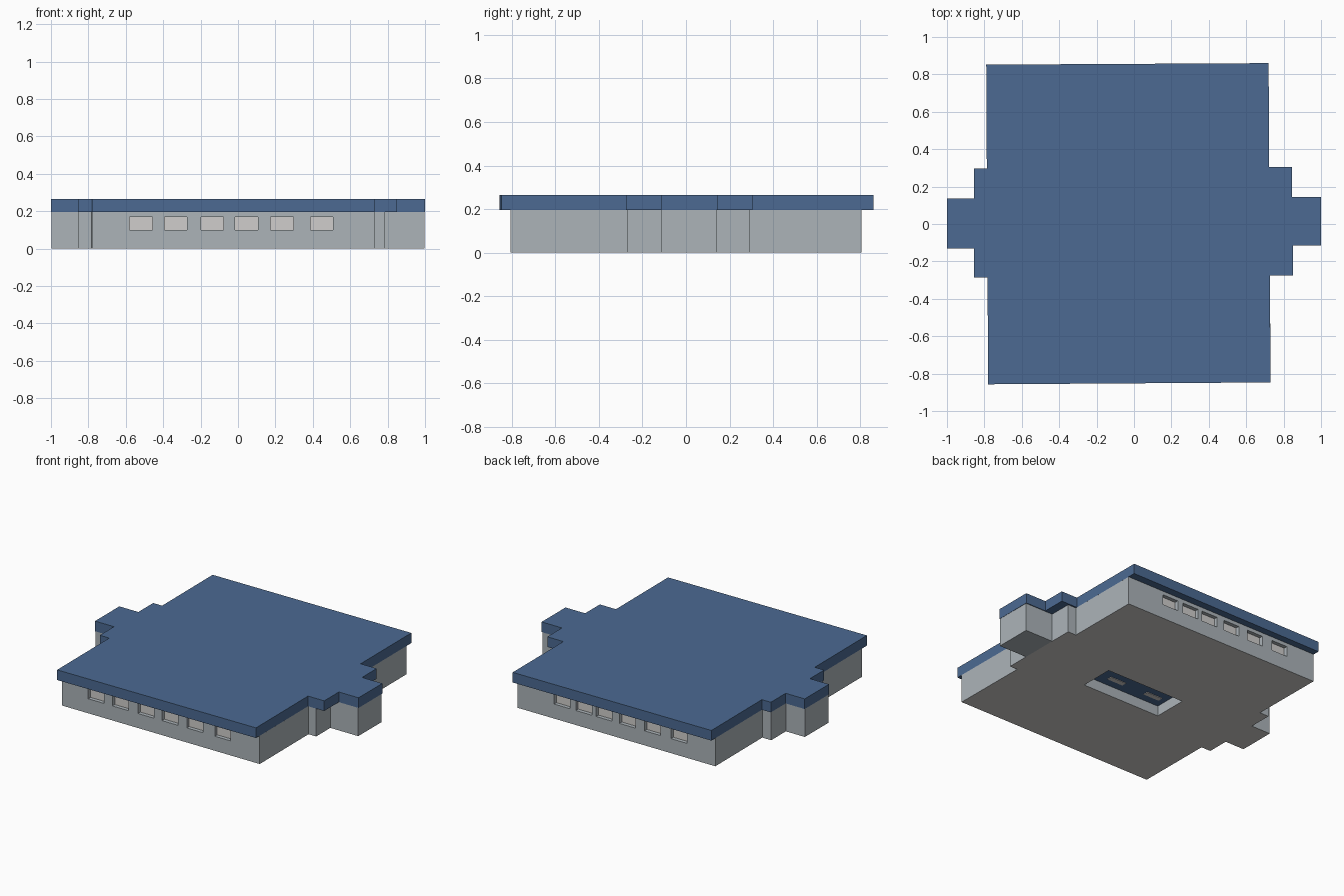
import bpy, bmesh

if "Cube" in bpy.data.objects:
    bpy.data.objects.remove(bpy.data.objects["Cube"])

WALL_TOP, ROOF_TOP = 0.195, 0.265


def material(name, rgb):
    m = bpy.data.materials.new(name)
    m.diffuse_color = (*rgb, 1)
    m.use_nodes = True
    m.node_tree.nodes["Principled BSDF"].inputs["Base Color"].default_value = m.diffuse_color
    return m


ROOF = material("roof_blue", (0.072, 0.144, 0.288))
WALL = material("wall_grey", (0.413, 0.456, 0.485))
PALE = material("pale_grey", (0.631, 0.617, 0.604))


def prism(name, outline, z0, z1, mats):
    """Extrude a flat outline from z0 up to z1."""
    bm = bmesh.new()
    base = bm.faces.new([bm.verts.new((x, y, z0)) for x, y in outline])
    top = bmesh.ops.extrude_face_region(bm, geom=[base])["geom"]
    for v in top:
        if isinstance(v, bmesh.types.BMVert):
            v.co.z = z1
    bmesh.ops.recalc_face_normals(bm, faces=bm.faces)
    me = bpy.data.meshes.new(name)
    bm.to_mesh(me)
    bm.free()
    for m in mats:
        me.materials.append(m)
    ob = bpy.data.objects.new(name, me)
    bpy.context.collection.objects.link(ob)
    return ob


def box(name, x0, x1, y0, y1, z0, z1, mats):
    return prism(name, [(x0, y0), (x1, y0), (x1, y1), (x0, y1)], z0, z1, mats)


def cut(target, cutter):
    mod = target.modifiers.new("cut", 'BOOLEAN')
    mod.operation, mod.solver, mod.object = 'DIFFERENCE', 'EXACT', cutter
    bpy.context.view_layer.objects.active = target
    bpy.ops.object.modifier_apply(modifier=mod.name)
    bpy.data.objects.remove(cutter)


# Roof slab with stepped ends, overhanging front and back
prism("roof", [
    (-0.78, -0.857), (0.73, -0.847), (0.727, -0.275), (0.85, -0.275),
    (0.85, -0.115), (1, -0.115), (1, 0.145), (0.845, 0.145),
    (0.845, 0.305), (0.722, 0.305), (0.72, 0.86), (-0.79, 0.852),
    (-0.787, 0.297), (-0.855, 0.297), (-0.855, 0.135), (-1, 0.135),
    (-1, -0.13), (-0.855, -0.13), (-0.855, -0.285), (-0.783, -0.285),
], WALL_TOP, ROOF_TOP, [ROOF])

# Main walls, including the wing at the left and the recessed lobby at the right
walls = prism("walls", [
    (-0.78, -0.806), (0.73, -0.806), (0.727, -0.27), (0.785, -0.27),
    (0.785, 0.295), (0.722, 0.295), (0.72, 0.806), (-0.788, 0.806),
    (-0.785, 0.29), (-0.853, 0.29), (-0.853, 0.13), (-0.998, 0.13),
    (-0.998, -0.125), (-0.853, -0.125), (-0.853, -0.275), (-0.782, -0.275),
], 0, WALL_TOP, [WALL, PALE, ROOF])

# Right entrance block
box("entrance_block", 0.785, 0.998, -0.115, 0.14, 0, WALL_TOP, [WALL])

# Window recesses in front and back
for side, centres in ((-1, (-0.518, -0.333, -0.138, 0.045, 0.235, 0.448)),
                      (1, (-0.51, -0.31, -0.118, 0.06, 0.215, 0.38))):
    for c in centres:
        ys = sorted((side * 0.78, side * 0.9))
        cut(walls, box("window_cutter", c - 0.061, c + 0.061, *ys,
                       0.1, 0.17, [WALL]))

# Sunken opening in the underside
cut(walls, box("pit_cutter", -0.32, 0.28, -0.15, 0.087, -0.1, 0.07, [WALL]))

# Colour the floor, window panes and pit ceiling by position
for p in walls.data.polygons:
    c, n = p.center, p.normal
    p.material_index = 0
    if n.z < -0.5 and c.z < 0.01:
        p.material_index = 1
    elif n.z < -0.5 and abs(c.y) < 0.2:
        p.material_index = 2
    elif abs(n.y) > 0.9 and 0.7 < abs(c.y) < 0.79 and 0.09 < c.z < 0.18:
        p.material_index = 1

# Small panels on the pit ceiling
for i, x in enumerate((0.08, -0.215)):
    box(f"ceiling_panel_{i + 1}", x - 0.06, x + 0.06, -0.09, -0.055,
        0.066, 0.072, [PALE])
